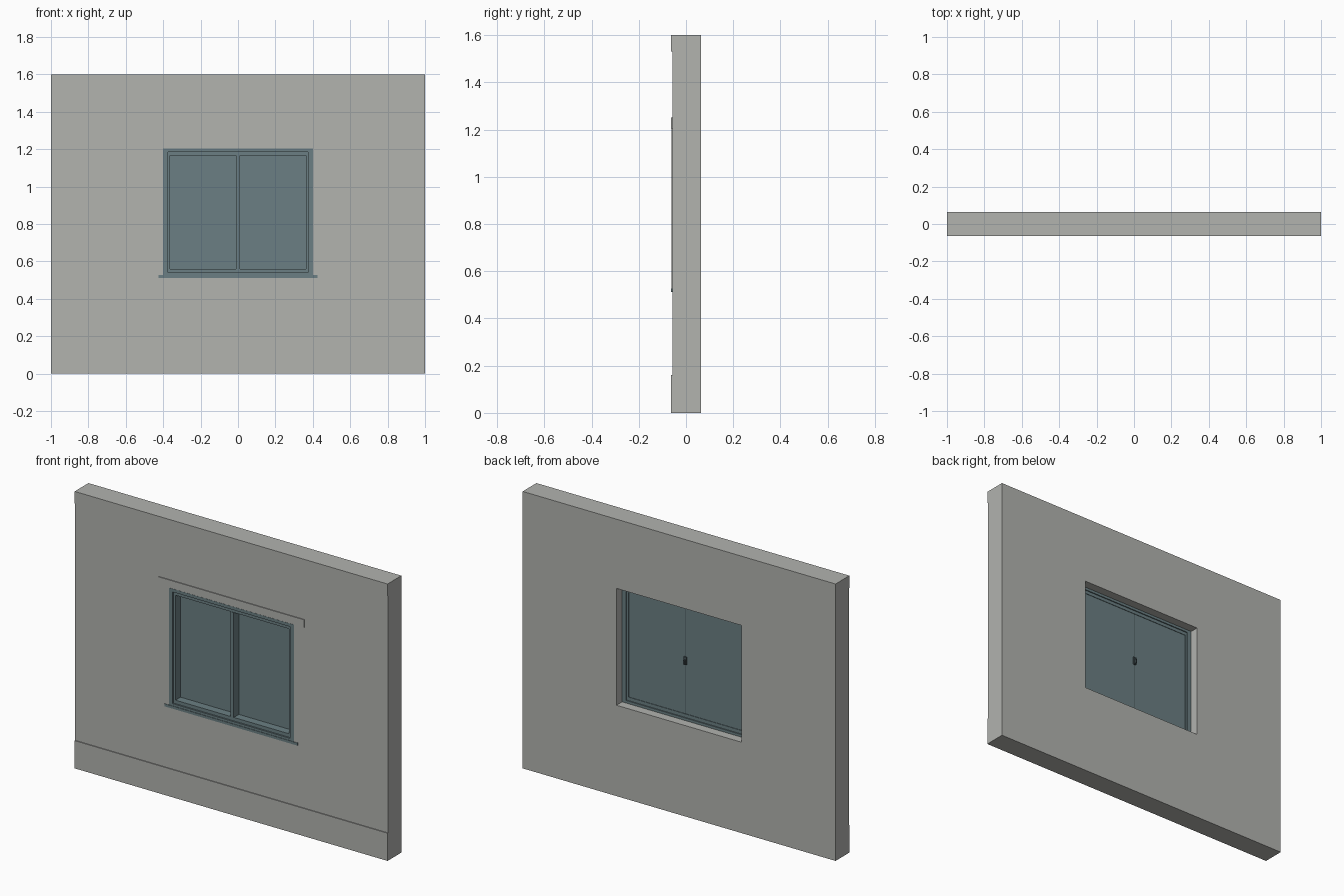
import bpy, bmesh

if "Cube" in bpy.data.objects:
    bpy.data.objects.remove(bpy.data.objects["Cube"])


def srgb(r, g, b):
    def lin(c):
        c /= 255
        return c / 12.92 if c <= 0.04045 else ((c + 0.055) / 1.055) ** 2.4
    return (lin(r), lin(g), lin(b), 1)


def material(name, rgb):
    m = bpy.data.materials.new(name)
    m.diffuse_color = srgb(*rgb)
    m.use_nodes = True
    m.node_tree.nodes["Principled BSDF"].inputs["Base Color"].default_value = m.diffuse_color
    return m


PLASTER = material("grey plaster", (178, 179, 175))
TEAL = material("slate teal", (107, 127, 131))
DARK = material("dark slate", (70, 84, 88))


def finish(name, bm, mat):
    bmesh.ops.recalc_face_normals(bm, faces=bm.faces)
    mesh = bpy.data.meshes.new(name)
    bm.to_mesh(mesh)
    bm.free()
    mesh.materials.append(mat)
    ob = bpy.data.objects.new(name, mesh)
    bpy.context.collection.objects.link(ob)
    return ob


def box(name, x, y, z, mat):
    bm = bmesh.new()
    bmesh.ops.create_cube(bm, size=1)
    for v in bm.verts:
        v.co = [r[0] if c < 0 else r[1] for c, r in zip(v.co, (x, y, z))]
    return finish(name, bm, mat)


def ring(name, outer, inner, y, mat):
    """Rectangular ring in the xz plane; rects are (x0, x1, z0, z1)."""
    bm = bmesh.new()
    loops = []
    for x0, x1, z0, z1 in (outer, inner):
        for yy in y:
            loops.append([bm.verts.new((px, yy, pz)) for px, pz in
                          ((x0, z0), (x1, z0), (x1, z1), (x0, z1))])
    of, ob, nf, nb = loops
    for a, b in ((of, nf), (ob, nb), (of, ob), (nf, nb)):
        for i in range(4):
            j = (i + 1) % 4
            bm.faces.new((a[i], a[j], b[j], b[i]))
    return finish(name, bm, mat)


BACK, FACE, PROUD = 0.063, -0.058, -0.063

# wall with window opening, plinth and top band
ring("wall", (-1, 1, 0, 1.6), (-0.4, 0.4, 0.525, 1.2), (FACE, BACK), PLASTER)
box("plinth", (-1, 1), (PROUD, FACE), (0, 0.16), PLASTER)
box("top_band", (-1, 1), (PROUD, FACE), (1.53, 1.6), PLASTER)

# trim around the opening
box("header_trim", (-0.465, 0.465), (PROUD, FACE), (1.205, 1.25), PLASTER)
for side, s in (("left", -1), ("right", 1)):
    box(side + "_casing", sorted((s * 0.4, s * 0.422)), (-0.0605, FACE),
        (0.527, 1.205), PLASTER)
box("window_sill", (-0.425, 0.425), (PROUD, -0.05), (0.512, 0.527), TEAL)

# outer frame, and sashes set back inside it
ring("window_frame", (-0.4, 0.4, 0.525, 1.203), (-0.375, 0.375, 0.54, 1.185),
     (-0.0605, 0.012), TEAL)
ring("sash_frame", (-0.375, 0.375, 0.54, 1.185), (-0.363, 0.363, 0.56, 1.166),
     (-0.052, 0.006), TEAL)
box("mullion", (-0.01, 0.01), (-0.055, -0.004), (0.56, 1.166), TEAL)
for side, x in (("left", (-0.363, -0.002)), ("right", (0.002, 0.363))):
    box(side + "_pane", x, (-0.006, 0.003), (0.56, 1.166), TEAL)
box("meeting_gap", (-0.002, 0.002), (-0.004, 0.0025), (0.56, 1.166), DARK)

# latch on the inside
box("latch_plate", (-0.009, 0.009), (0.003, 0.009), (0.845, 0.89), DARK)
box("latch_lever", (-0.004, 0.004), (0.009, 0.02), (0.85, 0.875), DARK)
